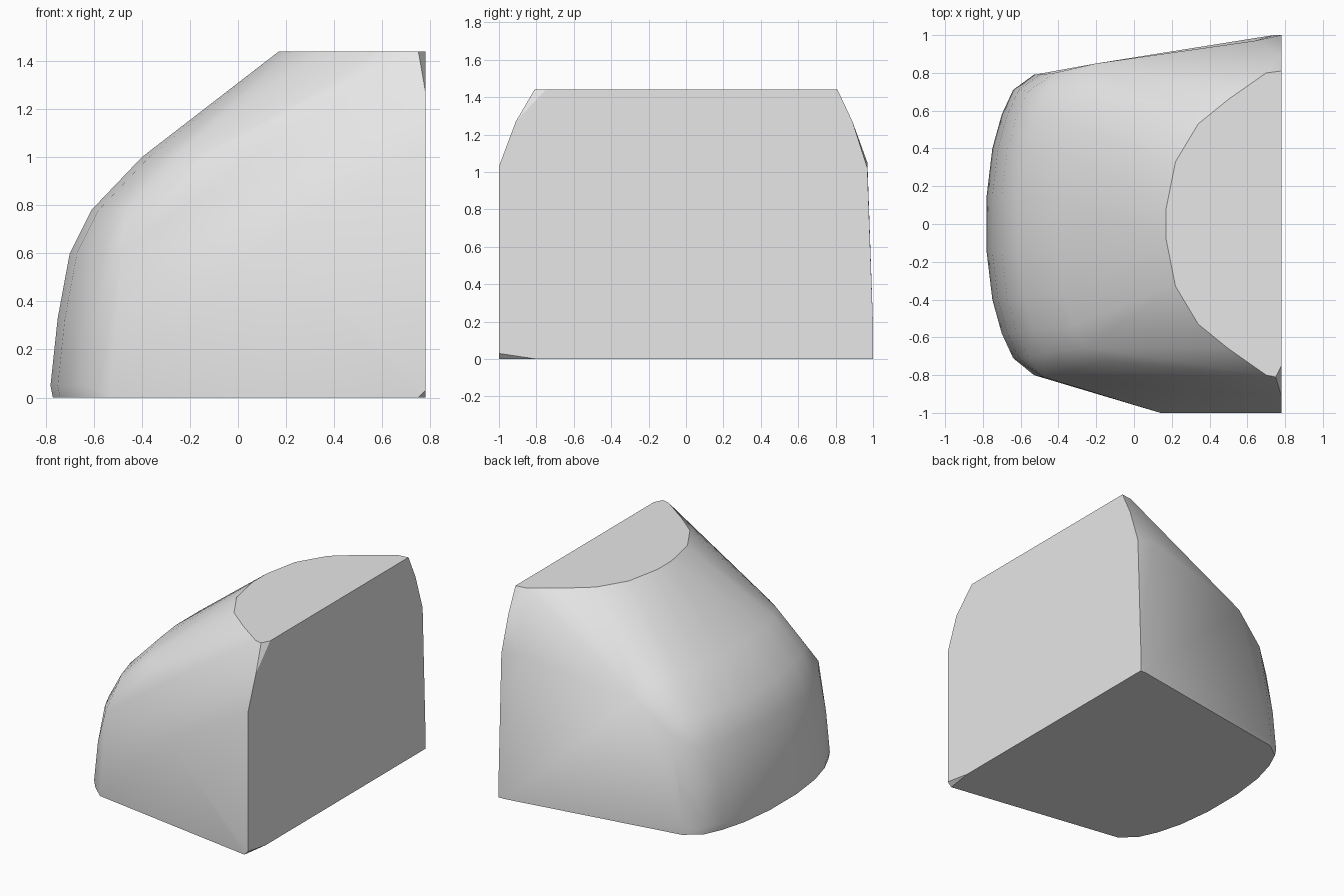
import bpy
import bmesh
import math

cube = bpy.data.objects.get("Cube")
if cube:
    bpy.data.objects.remove(cube, do_unlink=True)


def make_material(name, colour):
    material = bpy.data.materials.new(name)
    material.use_nodes = True
    material.diffuse_color = colour
    shader = next(n for n in material.node_tree.nodes if n.type == "BSDF_PRINCIPLED")
    shader.inputs["Base Color"].default_value = colour
    return material


def mirrored(outline, height, shift=0.0, scale=1.0):
    """Both halves of a horizontal outline, placed at one height."""
    return [(x + shift, side * y * scale, height)
            for x, y in outline for side in (-1, 1)]


def convex_object(name, points, material):
    """Wrap a convex skin around the section points."""
    bm = bmesh.new()
    for point in points:
        bm.verts.new(point)
    hull = bmesh.ops.convex_hull(bm, input=bm.verts[:])
    unused = {g for key in ("geom_interior", "geom_unused")
              for g in hull[key] if isinstance(g, bmesh.types.BMVert)}
    bmesh.ops.delete(bm, geom=list(unused), context="VERTS")
    # merge coplanar triangles into clean flat faces
    bmesh.ops.dissolve_limit(bm, angle_limit=math.radians(0.5),
                             verts=bm.verts[:], edges=bm.edges[:])
    bmesh.ops.recalc_face_normals(bm, faces=bm.faces[:])
    mesh = bpy.data.meshes.new(name)
    bm.to_mesh(mesh)
    bm.free()
    mesh.materials.append(material)
    obj = bpy.data.objects.new(name, mesh)
    bpy.context.collection.objects.link(obj)
    return obj


# Rounded nose: one half outline, repeated along the leaning side profile
nose_outline = [(0, 0.15), (0.03, 0.4), (0.08, 0.58), (0.14, 0.71), (0.25, 0.79)]
nose_levels = [
    # height, nose position, width scale
    (0.0, -0.77, 1.0),
    (0.05, -0.78, 1.0),
    (0.33, -0.75, 1.0),
    (0.6, -0.7, 0.99),
    (0.78, -0.61, 0.96),
    (1.0, -0.4, 0.92),
]
points = []
for height, nose_x, width in nose_levels:
    points += mirrored(nose_outline, height, nose_x, width)

# Flat top, curved towards the nose
top_outline = [(0.17, 0.08), (0.22, 0.33), (0.34, 0.53), (0.5, 0.66), (0.7, 0.8)]
points += mirrored(top_outline, 1.44)
points += [(0.78, 0.81, 1.44), (0.78, -0.75, 1.44), (0.75, -0.81, 1.44)]

# Front wall: ridge, upright edge and clipped bottom corner
points += [(0.14, -1, 0.65), (-0.48, -0.81, 0.62), (-0.53, -0.8, 0),
           (0.78, -0.91, 1.27), (0.78, -1, 1.03), (0.78, -1, 0.03),
           (0.75, -1, 0), (0.78, -0.8, 0)]

# Back wall: shoulder line and upright edge
points += [(0.64, 0.97, 1.05), (0.78, 0.97, 1.02), (0.78, 0.89, 1.27),
           (-0.2, 0.85, 0.9), (-0.42, 0.8, 0.72), (-0.4, 0.81, 0),
           (0.74, 1, 0), (0.78, 1, 0), (0.78, 1, 0.18)]

block = convex_object("rounded_block", points,
                      make_material("light grey", (0.8, 0.8, 0.8, 1)))

# Smooth shading with crisp flat ends
for other in bpy.context.selected_objects:
    other.select_set(False)
block.select_set(True)
bpy.context.view_layer.objects.active = block
bpy.ops.object.shade_smooth_by_angle(angle=math.radians(32))
